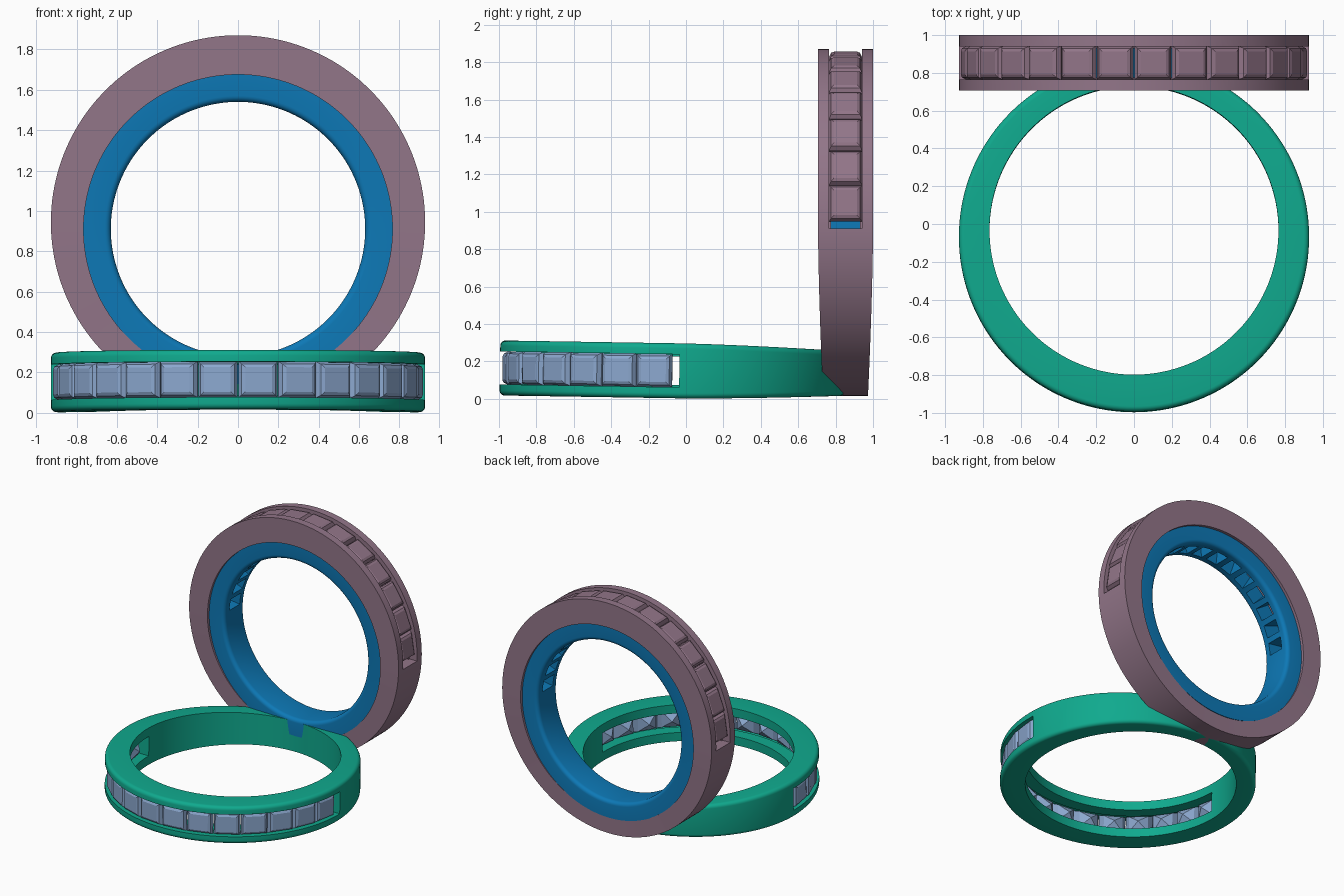
import bpy, bmesh
from math import sin, cos, pi, sqrt, radians
from mathutils import Matrix, Vector

if "Cube" in bpy.data.objects:
    bpy.data.objects.remove(bpy.data.objects["Cube"])

# Local ring frame: x across, +y towards the stones, z along the ring axis
R_IN, R_OUT, SHIFT = 0.765, 0.927, 0.033
PITCH, COUNT = radians(12.5), 14
PLACE_FLAT = Matrix.Translation((0, -0.035, 0.15)) @ Matrix.Rotation(pi, 4, 'Z') @ Matrix.Rotation(0.016, 4, 'X')
PLACE_UPRIGHT = Matrix.Translation((0, 0.853, 0.91)) @ Matrix.Rotation(pi / 2, 4, 'X')
ANGLES = [pi / 2 + (i - (COUNT - 1) / 2) * PITCH for i in range(COUNT)]


def material(name, rgb):
    m = bpy.data.materials.new(name)
    m.diffuse_color = (*rgb, 1)
    m.use_nodes = True
    m.node_tree.nodes["Principled BSDF"].inputs["Base Color"].default_value = m.diffuse_color
    return m


def finish(name, bm, mat=None):
    bmesh.ops.recalc_face_normals(bm, faces=bm.faces)
    me = bpy.data.meshes.new(name)
    bm.to_mesh(me)
    bm.free()
    ob = bpy.data.objects.new(name, me)
    bpy.context.collection.objects.link(ob)
    if mat:
        me.materials.append(mat)
    return ob


def sweep(name, profile, mat=None, a0=0.0, a1=2 * pi, steps=160):
    """Sweep profile(angle) -> [(radius, z)] round the axis."""
    closed = a1 - a0 > 6.28
    bm = bmesh.new()
    loops = []
    for i in range(steps if closed else steps + 1):
        a = a0 + (a1 - a0) * i / steps
        loops.append([bm.verts.new((r * cos(a), r * sin(a), z)) for r, z in profile(a)])
    n = len(loops[0])
    pairs = list(zip(loops, loops[1:])) + ([(loops[-1], loops[0])] if closed else [])
    for p, q in pairs:
        for j in range(n):
            k = (j + 1) % n
            bm.faces.new((p[j], p[k], q[k], q[j]))
    if not closed:
        bm.faces.new(loops[0])
        bm.faces.new(loops[-1])
    return finish(name, bm, mat)


def rect(r0, r1, h, f_in=0.0, f_out=0.0):
    """Band cross-section with optional rounded inner or outer edges."""
    pts = []
    for r, z, f, start in ((r1, h, f_out, 0), (r0, h, f_in, 90), (r0, -h, f_in, 180), (r1, -h, f_out, 270)):
        if f == 0:
            pts.append((r, z))
            continue
        cr = r - f if r == r1 else r + f
        cz = z - f if z > 0 else z + f
        for s in range(6):
            t = radians(start + 18 * s)
            pts.append((cr + f * cos(t), cz + f * sin(t)))
    return pts


def outer(a):
    return SHIFT * sin(a) + sqrt(R_OUT ** 2 - (SHIFT * cos(a)) ** 2)


def half_width(a):
    v = max(0.0, -sin(a))
    return 0.147 - 0.027 * v ** 1.5


def cut(ob, cutter):
    m = ob.modifiers.new("cut", 'BOOLEAN')
    m.operation = 'DIFFERENCE'
    m.solver = 'EXACT'
    m.object = cutter
    bpy.context.view_layer.objects.active = ob
    bpy.ops.object.modifier_apply(modifier=m.name)
    bpy.data.objects.remove(cutter)


def smooth(ob):
    bpy.ops.object.select_all(action='DESELECT')
    ob.select_set(True)
    bpy.context.view_layer.objects.active = ob
    bpy.ops.object.shade_smooth_by_angle(angle=radians(30))


def band(name, mat, fillet):
    """Tapered band with a stepped channel through its stone half."""
    ob = sweep(name, lambda a: rect(R_IN, outer(a), half_width(a), 0, fillet), mat)
    step = [(0.7, -0.077), (0.86, -0.077), (0.86, -0.088), (1.1, -0.088),
            (1.1, 0.088), (0.86, 0.088), (0.86, 0.077), (0.7, 0.077)]
    cut(ob, sweep("channel_cutter", lambda a: step, None, 0.0005, pi - 0.0005, 83))
    smooth(ob)
    return ob


def stones(name, mat):
    """Square-cut stones: table, crown, girdle, stepped pavilion, point."""
    levels = [(0.70, 0.0), (0.88, -0.008), (1.0, -0.03), (1.0, -0.045), (0.72, -0.095)]
    bm = bmesh.new()
    for a in ANGLES:
        top = outer(a) - 0.015
        rad, tan = Vector((cos(a), sin(a), 0)), Vector((-sin(a), cos(a), 0))
        rings = []
        for s, d in levels:
            rings.append([bm.verts.new(rad * (top + d) + tan * (0.096 * s * i) + Vector((0, 0, 0.0875 * s * j)))
                          for i, j in ((1, 1), (-1, 1), (-1, -1), (1, -1))])
        tip = bm.verts.new(rad * (top - 0.145))
        bm.faces.new(rings[0])
        for p, q in zip(rings, rings[1:]):
            for k in range(4):
                bm.faces.new((p[k], p[(k + 1) % 4], q[(k + 1) % 4], q[k]))
        for k in range(4):
            bm.faces.new((rings[-1][k], rings[-1][(k + 1) % 4], tip))
    return finish(name, bm, mat)


green = material("green", (0.005, 0.40, 0.27))
ice = material("pale_blue", (0.26, 0.39, 0.62))
mauve = material("mauve", (0.29, 0.18, 0.25))
blue = material("blue", (0.004, 0.19, 0.47))

# Flat ring: rounded band and its stones
for part in (band("flat_band", green, 0.028), stones("flat_stones", ice)):
    part.matrix_world = PLACE_FLAT

# Upright ring: sharp-edged band, stones and inner liner
liner = sweep("upright_liner", lambda a: rect(0.63, 0.767, 0.125, 0.03, 0), blue)

# Windows through the liner behind each stone
bm = bmesh.new()
for a in ANGLES:
    m = Matrix.Rotation(a, 4, 'Z') @ Matrix.Translation((0.7, 0, 0)) @ Matrix.Diagonal((0.24, 0.095, 0.13, 1))
    bmesh.ops.create_cube(bm, size=1, matrix=m)
cut(liner, finish("window_cutter", bm))
smooth(liner)

for part in (band("upright_band", mauve, 0), stones("upright_stones", mauve), liner):
    part.matrix_world = PLACE_UPRIGHT
